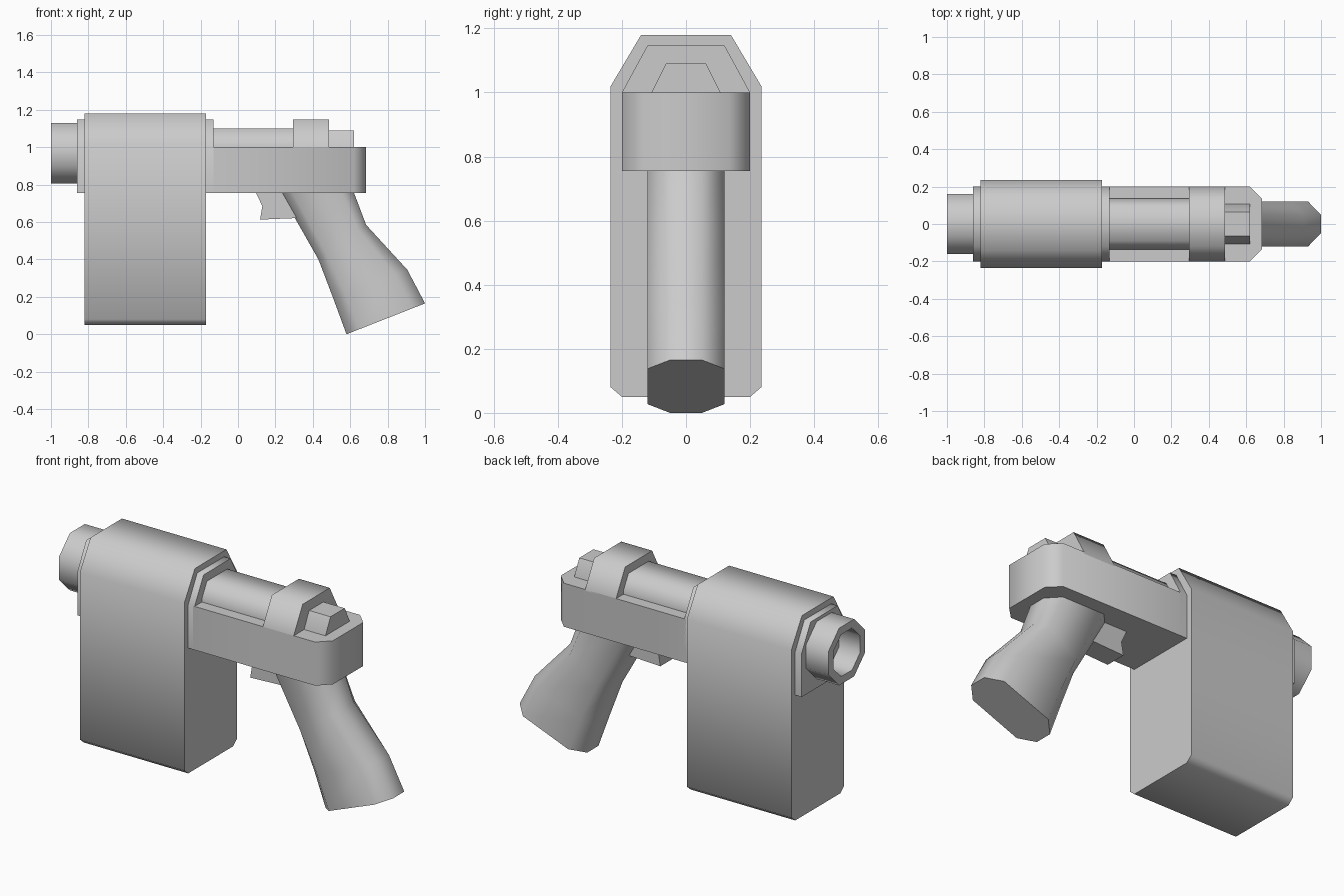
import bpy, bmesh, math

if "Cube" in bpy.data.objects:
    bpy.data.objects.remove(bpy.data.objects["Cube"])


def loft(name, rings, caps=True, closed=False):
    """Skin equal-length rings of points; cap the ends or join last to first."""
    bm = bmesh.new()
    vs = [[bm.verts.new(p) for p in r] for r in rings]
    n = len(vs[0])
    pairs = list(zip(vs, vs[1:]))
    if closed:
        pairs.append((vs[-1], vs[0]))
    for a, b in pairs:
        for i in range(n):
            j = (i + 1) % n
            bm.faces.new((a[i], a[j], b[j], b[i]))
    if caps and not closed:
        bm.faces.new(vs[0])
        bm.faces.new(vs[-1])
    bmesh.ops.recalc_face_normals(bm, faces=bm.faces)
    me = bpy.data.meshes.new(name)
    bm.to_mesh(me)
    bm.free()
    ob = bpy.data.objects.new(name, me)
    bpy.context.collection.objects.link(ob)
    bpy.ops.object.select_all(action='DESELECT')
    ob.select_set(True)
    bpy.context.view_layer.objects.active = ob
    bpy.ops.object.shade_smooth_by_angle(angle=math.radians(62))
    return ob


def bar(name, x0, x1, half):
    """Mirror a half profile of (y, z) points and extrude it along x."""
    prof = half + [(-y, z) for y, z in reversed(half)]
    return loft(name, [[(x, y, z) for y, z in prof] for x in (x0, x1)])


# big forward housing, and the collar that passes through it
bar("housing", -0.82, -0.17, [(0.2, 0.05), (0.235, 0.08), (0.235, 1.02), (0.14, 1.18)])
bar("collar", -0.86, -0.13, [(0.2, 0.755), (0.2, 1.0), (0.12, 1.147)])

# receiver with chamfered rear corners
half = [(-0.14, 0.2), (0.62, 0.2), (0.685, 0.135)]
plan = half + [(x, -y) for x, y in reversed(half)]
loft("receiver", [[(x, y, z) for x, y in plan] for z in (0.755, 1.0)])

# top details
bar("slide", -0.14, 0.31, [(0.135, 0.99), (0.135, 1.02), (0.09, 1.10)])
bar("sight_hump", 0.295, 0.487, [(0.2, 0.99), (0.2, 1.0), (0.12, 1.147)])
bar("rear_sight", 0.48, 0.62, [(0.108, 0.99), (0.108, 1.0), (0.063, 1.09)])


# octagonal hollow barrel
def octagon(x, r):
    k = r / math.cos(math.pi / 8)
    return [(x, k * math.cos(a), 0.968 + k * math.sin(a))
            for a in (math.pi / 8 + i * math.pi / 4 for i in range(8))]


loft("barrel", [octagon(-0.84, 0.161), octagon(-1.0, 0.161),
                octagon(-1.0, 0.118), octagon(-0.87, 0.118)])

# trigger
trig = [(0.09, 0.77), (0.13, 0.685), (0.118, 0.613), (0.33, 0.622), (0.33, 0.77)]
loft("trigger", [[(x, y, z) for x, z in trig] for y in (-0.06, 0.06)])


# grip: eight-sided sections between front and back points
def grip_ring(front, back):
    pts = []
    for t, y in ((0, 0.05), (0.165, 0.12), (0.835, 0.12), (1, 0.05)):
        pts.append((front[0] + t * (back[0] - front[0]), y,
                    front[1] + t * (back[1] - front[1])))
    return pts + [(x, -y, z) for x, y, z in reversed(pts)]


loft("grip", [grip_ring((0.22, 0.77), (0.615, 0.77)),
              grip_ring((0.43, 0.40), (0.685, 0.585)),
              grip_ring((0.51, 0.19), (0.905, 0.345)),
              grip_ring((0.58, 0.0), (1.0, 0.165))])
